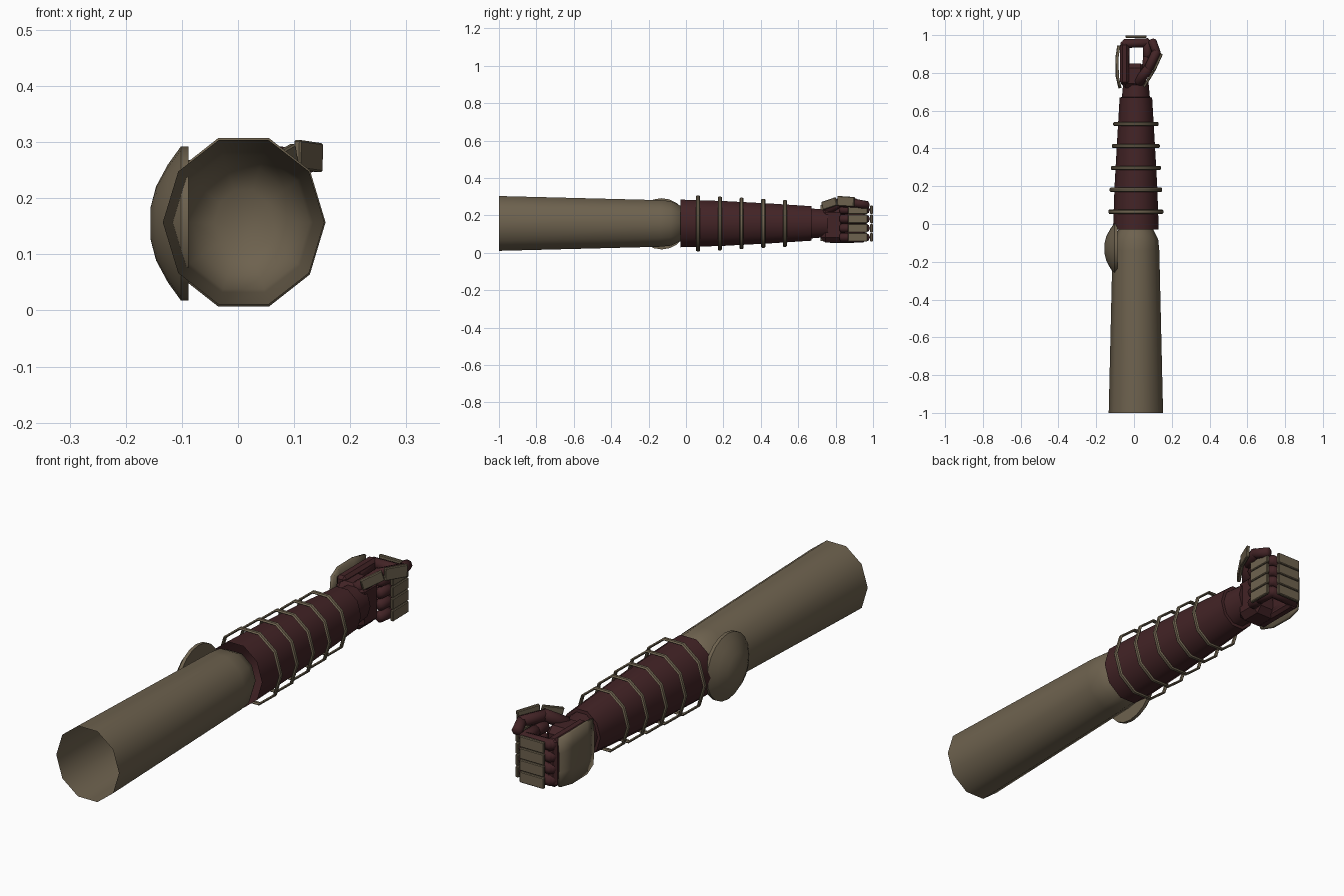
import bpy, bmesh, math
from mathutils import Vector

cube = bpy.data.objects.get("Cube")
if cube:
    bpy.data.objects.remove(cube, do_unlink=True)

CX, CZ = 0.01, 0.157      # axis of the arm
SIDES = 10


def material(name, rgb):
    m = bpy.data.materials.new(name)
    m.use_nodes = True
    m.diffuse_color = (*rgb, 1)
    m.node_tree.nodes["Principled BSDF"].inputs["Base Color"].default_value = (*rgb, 1)
    return m


TAN = material("tan_armour", (0.155, 0.122, 0.077))
RED = material("dark_red_cloth", (0.055, 0.017, 0.019))


def finish(name, bm, mat, angle=25):
    bmesh.ops.recalc_face_normals(bm, faces=bm.faces)
    mesh = bpy.data.meshes.new(name)
    bm.to_mesh(mesh)
    bm.free()
    mesh.materials.append(mat)
    ob = bpy.data.objects.new(name, mesh)
    bpy.context.collection.objects.link(ob)
    bpy.ops.object.select_all(action="DESELECT")
    ob.select_set(True)
    bpy.context.view_layer.objects.active = ob
    bpy.ops.object.shade_smooth_by_angle(angle=math.radians(angle))
    return ob


def loft(name, rings, mat, cap=False, closed=False, angle=40):
    """Elliptical rings (y, x radius, z radius) joined along the arm."""
    bm = bmesh.new()
    loops = []
    for y, rx, rz in rings:
        turn = [math.tau * i / SIDES for i in range(SIDES)]
        loops.append([bm.verts.new((CX + rx * math.cos(t), y, CZ + rz * math.sin(t))) for t in turn])
    pairs = list(zip(loops, loops[1:]))
    if closed:
        pairs.append((loops[-1], loops[0]))
    for a, b in pairs:
        for i in range(SIDES):
            j = (i + 1) % SIDES
            bm.faces.new((a[i], a[j], b[j], b[i]))
    if cap:
        bm.faces.new(loops[-1])
    return finish(name, bm, mat, angle)


def box(name, centre, size, mat, bevel=0.0):
    bm = bmesh.new()
    bmesh.ops.create_cube(bm, size=1)
    bmesh.ops.scale(bm, vec=size, verts=bm.verts)
    if bevel:
        bmesh.ops.bevel(bm, geom=bm.edges[:], offset=bevel, segments=1, affect="EDGES")
    ob = finish(name, bm, mat)
    ob.location = centre
    return ob


def slab(name, a, b, height, thick, mat):
    """Upright plate running from a to b."""
    a, b = Vector(a), Vector(b)
    ob = box(name, (a + b) / 2, ((b - a).length, thick, height), mat, 0.003)
    ob.rotation_euler = (b - a).to_track_quat("X", "Z").to_euler()
    return ob


def bone(name, a, b, radius, mat):
    """Finger segment with chamfered ends."""
    a, b = Vector(a), Vector(b)
    length = (b - a).length + radius * 1.2
    bm = bmesh.new()
    bmesh.ops.create_cone(bm, cap_ends=True, segments=8, radius1=radius, radius2=radius, depth=length)
    rims = [e for e in bm.edges if abs(e.verts[0].co.z - e.verts[1].co.z) < 0.001]
    bmesh.ops.bevel(bm, geom=rims, offset=radius * 0.4, segments=1, affect="EDGES")
    ob = finish(name, bm, mat, 50)
    ob.location = (a + b) / 2
    ob.rotation_euler = (b - a).to_track_quat("Z", "Y").to_euler()
    return ob


# Open upper sleeve ending in a rounded elbow
loft("upper_sleeve", [(-1, 0.144, 0.154), (-0.14, 0.124, 0.131), (-0.08, 0.118, 0.125),
                      (-0.03, 0.092, 0.1), (0.0, 0.052, 0.06)], TAN, cap=True)

# Forearm wrap and wrist
loft("forearm", [(-0.03, 0.121, 0.134), (0.2, 0.113, 0.126), (0.45, 0.099, 0.112),
                 (0.67, 0.086, 0.097), (0.672, 0.07, 0.08)], RED)
loft("wrist", [(0.65, 0.076, 0.086), (0.76, 0.066, 0.076)], RED, cap=True)

# Hoops standing off the forearm
for i in range(5):
    y, rx, rz = 0.065 + 0.116 * i, 0.146 - 0.0065 * i, 0.158 - 0.0065 * i
    w, t = 0.011, 0.01
    loft(f"forearm_hoop_{i + 1}", [(y - w, rx - t / 2, rz - t / 2), (y - w / 2, rx, rz), (y + w / 2, rx, rz),
                                   (y + w, rx - t / 2, rz - t / 2), (y + w / 2, rx - t, rz - t),
                                   (y - w / 2, rx - t, rz - t)], TAN, closed=True)

# Domed elbow guard on the outer side
bm = bmesh.new()
guard = []
for x, r in [(-0.088, 0.137), (-0.102, 0.137), (-0.125, 0.105), (-0.146, 0.066), (-0.156, 0.028)]:
    guard.append([bm.verts.new((x, -0.13 + r * math.cos(math.tau * k / 20),
                                0.155 + r * math.sin(math.tau * k / 20))) for k in range(20)])
for a, b in zip(guard, guard[1:]):
    for k in range(20):
        bm.faces.new((a[k], a[k - 1], b[k - 1], b[k]))
bm.faces.new(guard[0])
bm.faces.new(guard[-1])
finish("elbow_guard", bm, TAN, 35)

# Palm: heel block and the slab behind the fingers
box("palm_heel", (-0.005, 0.785, 0.148), (0.13, 0.13, 0.185), RED, 0.025)
box("hand_back", (-0.05, 0.85, 0.155), (0.046, 0.22, 0.2), RED, 0.012)

# Four curled fingers with plates on the first two segments
for i in range(4):
    z = 0.083 + 0.049 * i
    path = [(-0.047, 0.85, z), (-0.047, 0.955, z), (0.07, 0.96, z), (0.072, 0.885, z), (0.066, 0.835, z)]
    for k, (a, b) in enumerate(zip(path, path[1:])):
        bone(f"finger_{i + 1}_segment_{k + 1}", a, b, 0.0235, RED)
    slab(f"finger_{i + 1}_knuckle_plate", (-0.045, 0.992, z), (0.066, 0.992, z), 0.046, 0.014, TAN)
    slab(f"finger_{i + 1}_front_plate", (0.1, 0.865, z), (0.098, 0.97, z), 0.046, 0.014, TAN)

# Thumb folded along the top of the fist
thumb = [(0.025, 0.755, 0.225), (0.075, 0.82, 0.268), (0.118, 0.91, 0.265), (0.098, 0.965, 0.255)]
for k, (a, b) in enumerate(zip(thumb, thumb[1:])):
    bone(f"thumb_segment_{k + 1}", a, b, 0.026 - 0.002 * k, RED)
slab("thumb_base_plate", (0.055, 0.73, 0.25), (0.101, 0.805, 0.276), 0.044, 0.014, TAN)
slab("thumb_tip_plate", (0.105, 0.81, 0.278), (0.146, 0.9, 0.272), 0.052, 0.014, TAN)

# Curved guard over the back of the hand
bm = bmesh.new()
cols = []
for y, x, half in [(0.72, -0.08, 0.095), (0.78, -0.094, 0.108), (0.88, -0.096, 0.108), (0.945, -0.086, 0.1)]:
    cols.append([bm.verts.new((x + 0.008 * abs(s), y, 0.16 + s * half)) for s in (-1, -0.4, 0.4, 1)])
for a, b in zip(cols, cols[1:]):
    for k in range(3):
        bm.faces.new((a[k], a[k + 1], b[k + 1], b[k]))
hand_guard = finish("hand_guard", bm, TAN)
shell = hand_guard.modifiers.new("thickness", "SOLIDIFY")
shell.thickness = 0.012
shell.offset = 0
